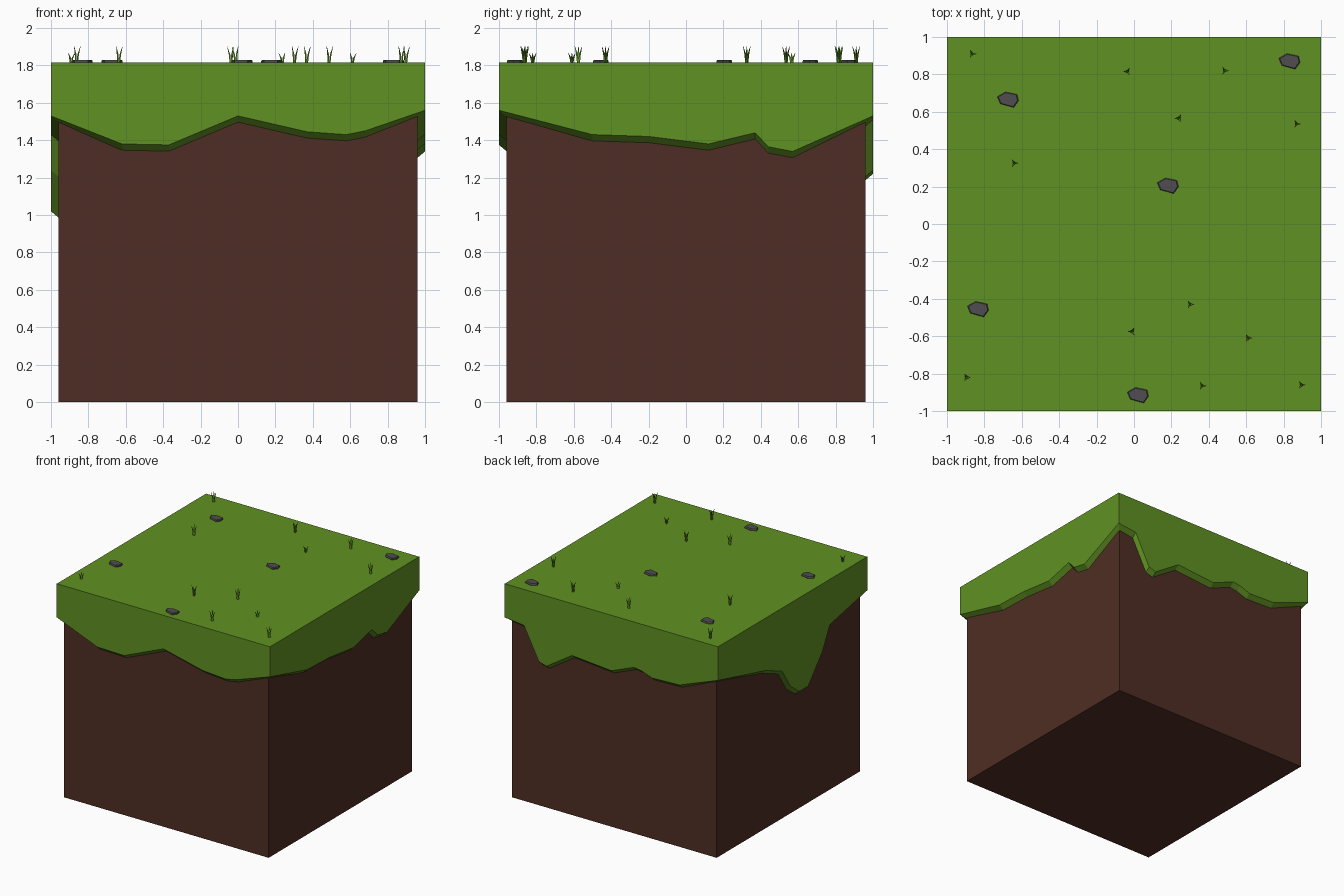
import bpy, bmesh, math
from mathutils import Vector, Matrix

if "Cube" in bpy.data.objects:
    bpy.data.objects.remove(bpy.data.objects["Cube"])

TOP = 1.815


def material(name, rgb):
    m = bpy.data.materials.new(name)
    m.diffuse_color = (*rgb, 1)
    m.use_nodes = True
    m.node_tree.nodes["Principled BSDF"].inputs["Base Color"].default_value = m.diffuse_color
    return m


GRASS = material("grass green", (0.117, 0.285, 0.016))
SOIL = material("soil brown", (0.078, 0.027, 0.018))
STONE = material("stone grey", (0.082, 0.074, 0.082))


def finish(bm, name, mat):
    bmesh.ops.recalc_face_normals(bm, faces=bm.faces)
    me = bpy.data.meshes.new(name)
    bm.to_mesh(me)
    bm.free()
    me.materials.append(mat)
    ob = bpy.data.objects.new(name, me)
    bpy.context.collection.objects.link(ob)
    return ob


def bridge(bm, a, b):
    n = len(a)
    for i in range(n):
        j = (i + 1) % n
        bm.faces.new((a[i], a[j], b[j], b[i]))


# Soil block
bm = bmesh.new()
bmesh.ops.create_cube(bm, size=1, matrix=Matrix.Translation((0, 0, 0.9)) @ Matrix.Diagonal((1.92, 1.92, 1.8, 1)))
finish(bm, "soil_block", SOIL)

# Grass layer: ragged lower edge of each side as (position along side, height)
front = [(-1, 1.53), (-.62, 1.38), (-.37, 1.375), (0, 1.53), (.37, 1.445), (.58, 1.43), (.68, 1.45)]
right = [(-1, 1.56), (-.5, 1.43), (-.2, 1.42), (.12, 1.38), (.37, 1.44), (.44, 1.365), (.57, 1.34)]
back = [(1, 1.53), (.82, 1.51), (.68, 1.24), (.61, 1.22), (.37, 1.375), (0, 1.345), (-.21, 1.43),
        (-.28, 1.42), (-.38, 1.385), (-.64, 1.395)]
left = [(1, 1.53), (.36, 1.37), (.14, 1.28), (.03, 1.11), (-.09, 1.02), (-.21, 1.02), (-.4, 1.24), (-.5, 1.43)]
edge = ([(t, -1, z) for t, z in front] + [(1, t, z) for t, z in right]
        + [(t, 1, z) for t, z in back] + [(-1, t, z) for t, z in left])


def clamp(v, m=0.957):
    return max(-m, min(m, v))


bm = bmesh.new()
upper = [bm.verts.new((x, y, TOP)) for x, y, z in edge]
lower = [bm.verts.new((x, y, z)) for x, y, z in edge]
inner = [bm.verts.new((clamp(x), clamp(y), z - 0.036)) for x, y, z in edge]
bm.faces.new(upper)
bridge(bm, upper, lower)
bridge(bm, lower, inner)
layer = finish(bm, "grass_layer", GRASS)
if layer.data.polygons[0].normal.z < 0:
    layer.data.flip_normals()

# Flat stones on top
outline = [(-.056, .016), (-.012, .041), (.05, .028), (.058, -.006), (.032, -.042), (-.04, -.022)]
for k, (cx, cy) in enumerate([(.83, .87), (-.675, .665), (.18, .205), (-.835, -.455), (.02, -.915)]):
    bm = bmesh.new()
    rings = [[bm.verts.new((cx + x * s, cy + y * s, z)) for x, y in outline]
             for s, z in ((1, TOP - 0.01), (1, TOP + 0.008), (0.9, TOP + 0.014))]
    bridge(bm, rings[0], rings[1])
    bridge(bm, rings[1], rings[2])
    bm.faces.new(rings[0])
    bm.faces.new(rings[2])
    finish(bm, f"stone_{k + 1}", STONE)

# Grass tufts: three bent, tapering blades each; (x, y, height, turn in degrees)
tufts = [(-.865, .91, .085, 0), (-.035, .815, .085, 180), (.485, .82, .085, 0), (.24, .565, .05, 180),
         (.87, .535, .085, 0), (-.64, .325, .085, 0), (.30, -.43, .085, 0), (-.01, -.575, .085, 180),
         (.61, -.61, .05, 0), (-.895, -.82, .05, 0), (.365, -.865, .085, 0), (.895, -.86, .085, 0)]
for k, (cx, cy, h, turn) in enumerate(tufts):
    bm = bmesh.new()
    for i in range(3):
        a = math.radians(turn + 120 * i)
        out, side = Vector((math.cos(a), math.sin(a), 0)), Vector((-math.sin(a), math.cos(a), 0))
        rings = []
        for f, r, w in ((-.06, .004, .005), (.5, .009, .0055), (1, .022, .001)):
            c = Vector((cx, cy, TOP + h * f)) + out * r
            rings.append([bm.verts.new(c + p) for p in (out * w, side * w - out * w * .5, -side * w - out * w * .5)])
        bridge(bm, rings[0], rings[1])
        bridge(bm, rings[1], rings[2])
        bm.faces.new(rings[0])
        bm.faces.new(rings[2])
    finish(bm, f"grass_tuft_{k + 1}", GRASS)
